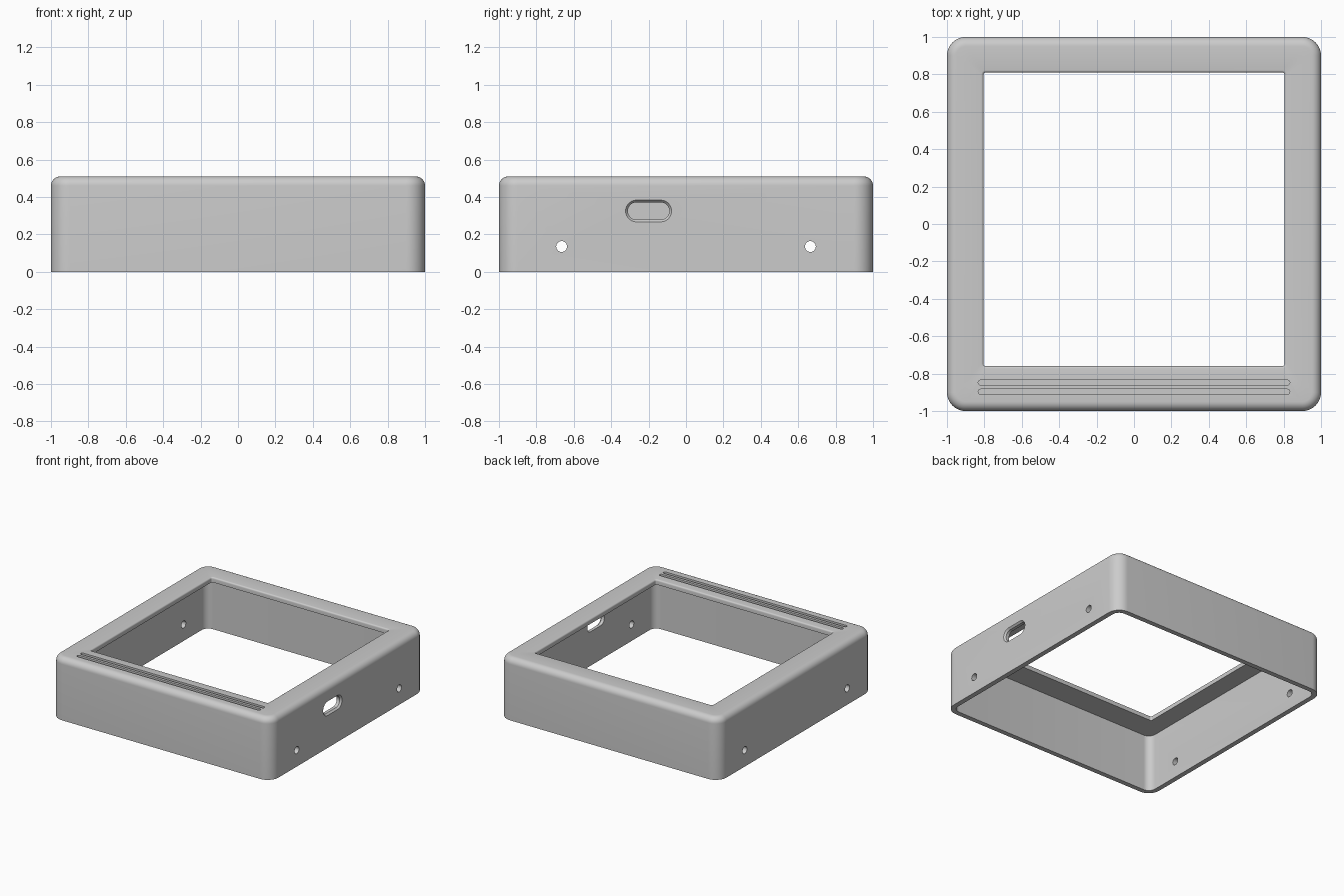
import bpy, bmesh, math
from mathutils import Matrix, Vector

if "Cube" in bpy.data.objects:
    bpy.data.objects.remove(bpy.data.objects["Cube"], do_unlink=True)

H, WALL, PLATE = 0.51, 0.04, 0.04

grey = bpy.data.materials.new("grey_plastic")
grey.use_nodes = True
colour = (0.6, 0.6, 0.6, 1)
grey.diffuse_color = colour
grey.node_tree.nodes["Principled BSDF"].inputs["Base Color"].default_value = colour


def rounded_rect(hx, hy, r, cy=0.0, seg=10):
    """Counter-clockwise outline with rounded corners."""
    pts = []
    for k, (sx, sy) in enumerate([(1, 1), (-1, 1), (-1, -1), (1, -1)]):
        for i in range(seg + 1):
            a = (k + i / seg) * math.pi / 2
            pts.append((sx * (hx - r) + r * math.cos(a),
                        cy + sy * (hy - r) + r * math.sin(a)))
    return pts


def loft(name, rings, closed):
    """Skin a list of (outline, height); closed joins last to first, else caps."""
    bm = bmesh.new()
    loops = [[bm.verts.new((x, y, z)) for x, y in o] for o, z in rings]
    pairs = list(zip(loops, loops[1:]))
    if closed:
        pairs.append((loops[-1], loops[0]))
    else:
        bm.faces.new(loops[0])
        bm.faces.new(loops[-1])
    for a, b in pairs:
        for i in range(len(a)):
            j = (i + 1) % len(a)
            bm.faces.new((a[i], a[j], b[j], b[i]))
    bmesh.ops.recalc_face_normals(bm, faces=bm.faces)
    mesh = bpy.data.meshes.new(name)
    bm.to_mesh(mesh)
    bm.free()
    mesh.materials.append(grey)
    obj = bpy.data.objects.new(name, mesh)
    bpy.context.collection.objects.link(obj)
    return obj


# Outer walls, rising into a rounded top edge
CORNER, FILLET = 0.1, 0.05
rings = [(rounded_rect(1, 1, CORNER), 0)]
for i in range(9):
    a = i / 8 * math.pi / 2
    d = FILLET * (1 - math.cos(a))
    rings.append((rounded_rect(1 - d, 1 - d, CORNER - d), H - FILLET + FILLET * math.sin(a)))

# Window lip with a small rounded edge
LIP = 0.012
for i in range(5):
    a = i / 4 * math.pi / 2
    d = LIP * (1 - math.sin(a))
    rings.append((rounded_rect(0.805 + d, 0.785 + d, 0.012 + d, 0.025),
                  H - LIP + LIP * math.cos(a)))
rings.append((rounded_rect(0.805, 0.785, 0.012, 0.025), H - PLATE))

# Hollow inside, open at the bottom
inner = rounded_rect(1 - WALL, 1 - WALL, CORNER - WALL)
rings += [(inner, H - PLATE), (inner, 0)]
frame = loft("frame_shell", rings, True)

cutters = []

# Two shallow grooves along the front of the top
for y in (-0.848, -0.897):
    outline = rounded_rect(0.833, 0.0135, 0.0134, y, 6)
    cutters.append(loft("groove_cutter", [(outline, H - 0.02), (outline, H + 0.1)], False))

# Oblong port with a flared outer edge, through the left wall
small = rounded_rect(0.111, 0.046, 0.0458)
large = rounded_rect(0.123, 0.058, 0.0578)
port = loft("port_cutter", [(small, -0.1), (small, -0.014), (large, 0), (large, 0.1)], False)
port.data.transform(Matrix.Translation((1, -0.2, 0.325))
                    @ Matrix(((0, 0, 1, 0), (1, 0, 0, 0), (0, 1, 0, 0), (0, 0, 0, 1))))
cutters.append(port)

# Round screw holes in both side walls
for sx in (-1, 1):
    for y in (-0.665, 0.665):
        bm = bmesh.new()
        bmesh.ops.create_cone(bm, cap_ends=True, segments=32, radius1=0.029, radius2=0.029,
                              depth=0.2, matrix=Matrix.Translation((sx, y, 0.135))
                              @ Matrix.Rotation(math.pi / 2, 4, "Y"))
        mesh = bpy.data.meshes.new("screw_hole_cutter")
        bm.to_mesh(mesh)
        bm.free()
        mesh.materials.append(grey)
        hole = bpy.data.objects.new("screw_hole_cutter", mesh)
        bpy.context.collection.objects.link(hole)
        cutters.append(hole)

# Cut everything out of the shell, then drop the cutters
bpy.context.view_layer.objects.active = frame
frame.select_set(True)
for c in cutters:
    mod = frame.modifiers.new("cut", "BOOLEAN")
    mod.operation, mod.solver, mod.object = "DIFFERENCE", "EXACT", c
    bpy.ops.object.modifier_apply(modifier=mod.name)
for c in cutters:
    bpy.data.objects.remove(c, do_unlink=True)

bpy.ops.object.select_all(action="DESELECT")
frame.select_set(True)
bpy.ops.object.shade_smooth_by_angle(angle=math.radians(30))
